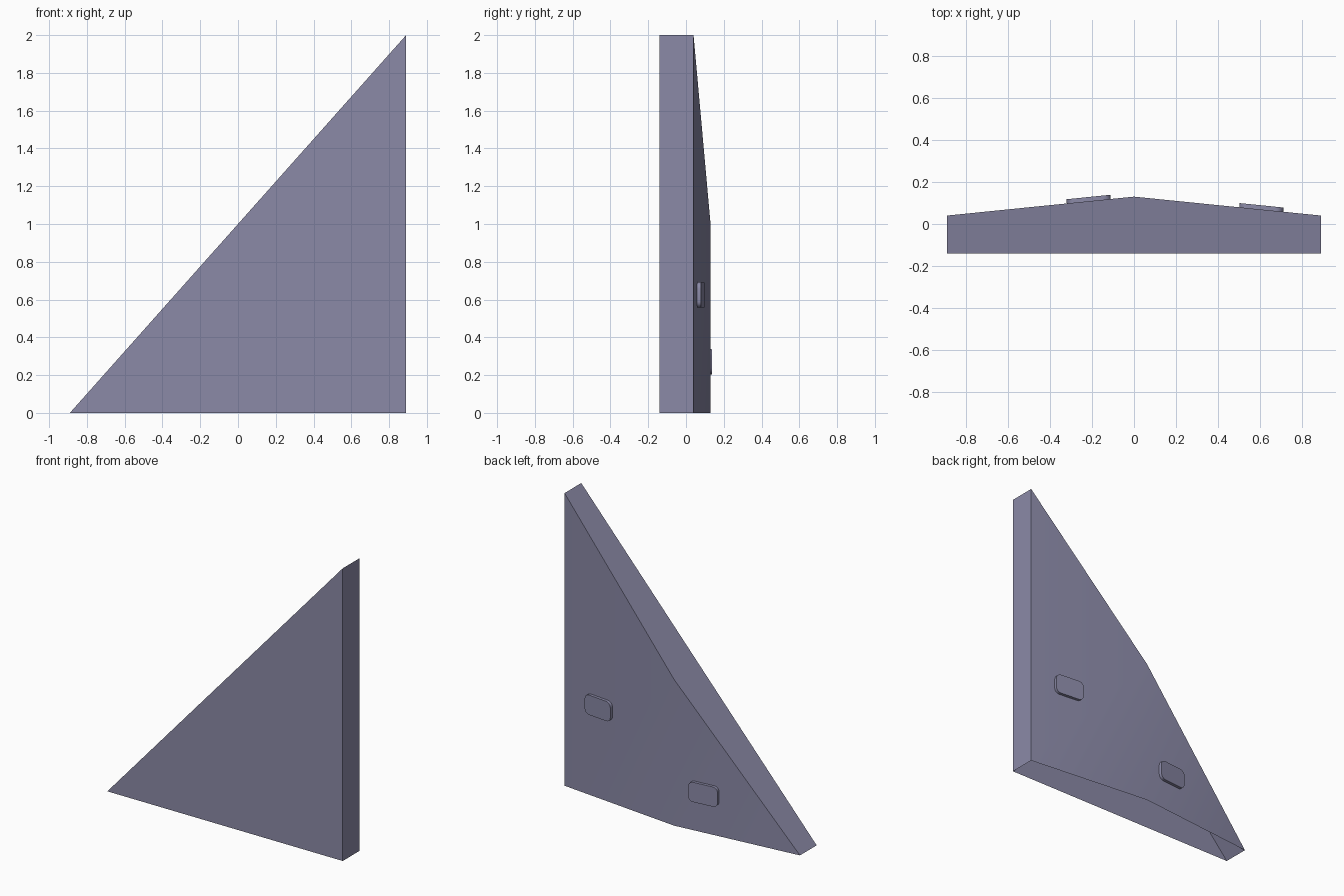
import bpy, bmesh, math
from mathutils import Matrix, Vector

if "Cube" in bpy.data.objects:
    bpy.data.objects.remove(bpy.data.objects["Cube"])

mat = bpy.data.materials.new("slate_lavender")
mat.diffuse_color = (0.26, 0.255, 0.39, 1)
mat.use_nodes = True
mat.node_tree.nodes["Principled BSDF"].inputs["Base Color"].default_value = mat.diffuse_color

HALF, HEIGHT = 0.89, 2.0
FRONT, EDGE, RIDGE = -0.14, 0.04, 0.13
TILT = math.atan2(RIDGE - EDGE, HALF)


def finish(name, bm):
    mesh = bpy.data.meshes.new(name)
    bm.to_mesh(mesh)
    bm.free()
    mesh.materials.append(mat)
    obj = bpy.data.objects.new(name, mesh)
    bpy.context.collection.objects.link(obj)
    bpy.ops.object.select_all(action='DESELECT')
    obj.select_set(True)
    bpy.context.view_layer.objects.active = obj
    bpy.ops.object.shade_smooth_by_angle(angle=math.radians(30))
    return obj


# Triangular shell with a gently ridged back and an open underside
bm = bmesh.new()
vert = lambda x, y, z: bm.verts.new((x, y, z))
tip_f, corner_f, top_f = (vert(x, FRONT, z) for x, z in ((-HALF, 0), (HALF, 0), (HALF, HEIGHT)))
tip_b, corner_b, top_b = (vert(x, EDGE, z) for x, z in ((-HALF, 0), (HALF, 0), (HALF, HEIGHT)))
ridge_low, ridge_high = vert(0, RIDGE, 0), vert(0, RIDGE, HEIGHT / 2)
bm.faces.new((tip_f, corner_f, top_f))                       # front
bm.faces.new((corner_f, corner_b, top_b, top_f))             # right edge
bm.faces.new((tip_f, top_f, top_b, ridge_high, tip_b))       # sloping edge
bm.faces.new((corner_b, ridge_low, ridge_high, top_b))       # back, right of ridge
bm.faces.new((ridge_low, tip_b, ridge_high))                 # back, left of ridge
finish("wedge_panel", bm)


# Rounded pads lying on the two back slopes
def pad(name, x, z, angle, width=0.21, height=0.135, depth=0.02, radius=0.035):
    bm = bmesh.new()
    outline = []
    for i, (sx, sz) in enumerate(((1, 1), (-1, 1), (-1, -1), (1, -1))):
        for step in range(6):
            a = math.radians(90 * i + 18 * step)
            outline.append(bm.verts.new((sx * (width / 2 - radius) + radius * math.cos(a), 0,
                                         sz * (height / 2 - radius) + radius * math.sin(a))))
    base = bm.faces.new(outline)
    ext = bmesh.ops.extrude_face_region(bm, geom=[base])
    moved = [v for v in ext["geom"] if isinstance(v, bmesh.types.BMVert)]
    bmesh.ops.translate(bm, vec=Vector((0, depth, 0)), verts=moved)
    bmesh.ops.recalc_face_normals(bm, faces=bm.faces)
    y = RIDGE - abs(x) * math.tan(TILT)
    bm.transform(Matrix.Translation((x, y, z)) @ Matrix.Rotation(angle, 4, 'Z'))
    finish(name, bm)


pad("lower_pad", -0.215, 0.27, TILT)
pad("upper_pad", 0.605, 0.625, -TILT)
